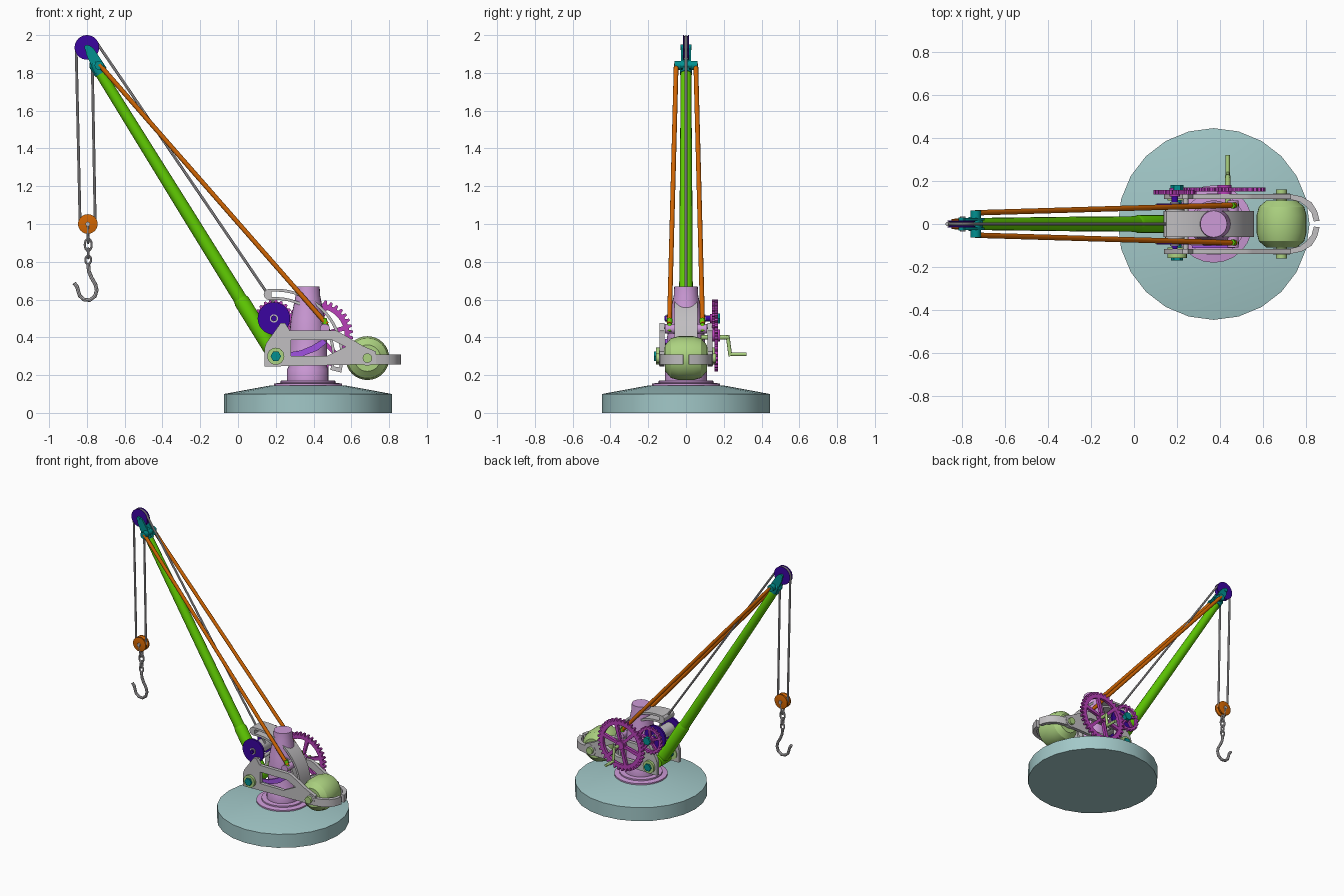
import bpy, bmesh, math
from mathutils import Vector

if "Cube" in bpy.data.objects:
    bpy.data.objects.remove(bpy.data.objects["Cube"])


def mat(name, r, g, b):
    m = bpy.data.materials.new(name)
    m.diffuse_color = [c ** 2.2 for c in (r, g, b)] + [1]
    m.use_nodes = True
    m.node_tree.nodes["Principled BSDF"].inputs["Base Color"].default_value = m.diffuse_color
    return m


STONE = mat("pale_teal", 0.63, 0.78, 0.78)
PINK = mat("lilac", 0.80, 0.60, 0.84)
GREY = mat("light_grey", 0.75, 0.74, 0.75)
GREEN = mat("bright_green", 0.38, 0.80, 0.04)
SAGE = mat("sage_green", 0.67, 0.82, 0.50)
ORANGE = mat("orange", 0.82, 0.40, 0.04)
INDIGO = mat("indigo", 0.24, 0.05, 0.62)
TEAL = mat("teal", 0.02, 0.56, 0.56)
MAGENTA = mat("magenta", 0.72, 0.26, 0.72)
VIOLET = mat("violet", 0.62, 0.32, 0.88)


def finish(name, mesh, m):
    mesh.materials.clear()
    mesh.materials.append(m)
    ob = bpy.data.objects.new(name, mesh)
    bpy.context.collection.objects.link(ob)
    return ob


def lathe(name, m, origin, axis, profile, seg=24):
    """Closed solid of revolution from (radius, height) pairs along an axis."""
    q = Vector(axis).to_track_quat('Z', 'Y')
    bm = bmesh.new()
    rings = []
    for r, h in profile:
        rings.append([bm.verts.new(Vector(origin) + q @ Vector(
            (r * math.cos(2 * math.pi * i / seg), r * math.sin(2 * math.pi * i / seg), h)))
            for i in range(seg)])
    for a, b in zip(rings, rings[1:]):
        for i in range(seg):
            j = (i + 1) % seg
            bm.faces.new((a[i], a[j], b[j], b[i]))
    bm.faces.new(rings[0][::-1])
    bm.faces.new(rings[-1])
    bmesh.ops.recalc_face_normals(bm, faces=bm.faces)
    me = bpy.data.meshes.new(name)
    bm.to_mesh(me)
    bm.free()
    return finish(name, me, m)


def rod(name, m, a, b, r1, r2=None, seg=16):
    d = Vector(b) - Vector(a)
    return lathe(name, m, a, d, [(r1, 0), (r1 if r2 is None else r2, d.length)], seg)


def pin(name, m, x, z, y0, y1, r, seg=24):
    return rod(name, m, (x, y0, z), (x, y1, z), r, seg=seg)


def from_curve(name, m, cu):
    tmp = bpy.data.objects.new("tmp", cu)
    bpy.context.collection.objects.link(tmp)
    me = bpy.data.meshes.new_from_object(tmp.evaluated_get(bpy.context.evaluated_depsgraph_get()))
    bpy.data.objects.remove(tmp)
    return finish(name, me, m)


def add_spline(cu, pts, cyclic):
    s = cu.splines.new('POLY')
    s.points.add(len(pts) - 1)
    for p, c in zip(s.points, pts):
        p.co = (c[0], c[1], c[2] if len(c) > 2 else 0, 1)
    s.use_cyclic_u = cyclic


def plate(name, m, y, thick, loops, flat=False):
    """Outline with holes in the XZ plane (or XY if flat), thickened."""
    cu = bpy.data.curves.new(name, 'CURVE')
    cu.dimensions, cu.fill_mode, cu.extrude = '2D', 'BOTH', thick / 2
    for lp in loops:
        add_spline(cu, lp, True)
    ob = from_curve(name, m, cu)
    if flat:
        ob.location.z = y
    else:
        ob.rotation_euler.x = math.pi / 2
        ob.location.y = y
    return ob


def tube(name, m, pts, r, cyclic=False):
    cu = bpy.data.curves.new(name, 'CURVE')
    cu.dimensions, cu.bevel_depth, cu.bevel_resolution = '3D', r, 2
    cu.use_fill_caps = True
    add_spline(cu, pts, cyclic)
    return from_curve(name, m, cu)


def arc(cx, cz, r, a0, a1, n):
    return [(cx + r * math.cos(math.radians(a0 + (a1 - a0) * i / n)),
             cz + r * math.sin(math.radians(a0 + (a1 - a0) * i / n))) for i in range(n + 1)]


def gear(name, x, z, y, r, teeth, spokes, hub):
    outer = []
    for i in range(teeth):
        for f, rr in ((0, r * .9), (.3, r * .9), (.45, r), (.8, r)):
            t = 2 * math.pi * (i + f) / teeth
            outer.append((x + rr * math.cos(t), z + rr * math.sin(t)))
    loops, step = [outer], 360 / spokes
    for i in range(spokes):
        a = i * step + 15
        loops.append(arc(x, z, r * .76, a + 5, a + step - 5, 8) + arc(x, z, hub, a + step - 14, a + 14, 3))
    plate(name, MAGENTA, y, 0.02, loops)
    pin(name + "_hub", MAGENTA, x, z, y - .02, y + .02, hub * .8)


# Base and post
CX = 0.37
lathe("base", STONE, (CX, 0, 0), (0, 0, 1), [(.445, 0), (.445, .1), (.20, .145)])
lathe("post", PINK, (CX, 0, 0), (0, 0, 1),
      [(.18, .14), (.18, .155), (.145, .16), (.145, .17), (.11, .172), (.11, .23),
       (.10, .25), (.10, .40), (.09, .5), (.065, .62), (.062, .67)])

# Side frames with window, curled rear arms, bosses
outline = [(.14, .245), (.60, .255), (.73, .255), (.73, .325), (.66, .355), (.55, .42), (.52, .435),
           (.275, .435), (.25, .475), (.225, .475), (.15, .37), (.14, .34)]
window = [(.28, .30), (.47, .30), (.57, .35), (.50, .385), (.28, .385)]
arm = [(.72, .14), (.78, .127), (.825, .10), (.85, .06), (.862, .015),
       (.835, .012), (.825, .05), (.80, .08), (.77, .103), (.72, .115)]
for s, side in ((-1, "front"), (1, "back")):
    plate(side + "_frame", GREY, s * .1275, .025, [outline, window])
    plate(side + "_rear_arm", GREY, .2825, .055, [[(x, s * y) for x, y in arm]], flat=True)
    pin(side + "_pivot_washer", SAGE, .20, .30, s * .11, s * .158, .045)
    pin(side + "_pivot_nut", TEAL, .20, .30, s * .11, s * .17, .028, 6)
    pin(side + "_weight_boss", GREY, .685, .29, s * .114, s * .142, .04)
    # Drum flanges, tie rod lugs and pins
    pin(side + "_drum_flange", INDIGO, .19, .50, s * .08, s * .095, .086, 32)
    pin(side + "_drum_cap", GREY, .19, .50, s * .09, s * .102, .022)
    pin(side + "_drum_axle_end", INDIGO, .19, .50, s * .09, s * .115, .012)
    pin(side + "_tie_lug", PINK, .46, .445, 0, s * .11, .026)
    rod(side + "_tie_pin", GREEN, (.475, s * .088, .43), (.455, s * .086, .50), .014)
    rod(side + "_tie_rod", ORANGE, (.47, s * .088, .47), (-.735, s * .052, 1.845), .0125)
    # Boom head cheeks
    plate(side + "_head_cheek", TEAL, s * .022, .01,
          [[(-.755, 1.795), (-.695, 1.825), (-.765, 1.93), (-.785, 1.945), (-.808, 1.935), (-.805, 1.90)]])
    pin(side + "_head_lug", TEAL, -.735, 1.84, 0, s * .062, .024)
pin("frame_cross_bar", GREY, .24, .455, -.12, .12, .012)
pin("boom_pivot", TEAL, .20, .30, -.13, .13, .02)

# Curved slotted guide over the pivot
plate("curved_guide", GREY, 0, .12,
      [arc(.20, .30, .357, -14, 96, 24) + arc(.166, .627, .03, 120, 240, 4) + arc(.20, .30, .298, 96, -14, 24),
       arc(.20, .30, .342, -10, 94, 24) + arc(.20, .30, .313, 94, -10, 24)])
plate("curved_brace", VIOLET, -.105, .012,
      [[(.27, .30), (.34, .30), (.42, .33), (.47, .37), (.45, .39), (.39, .355), (.33, .33), (.27, .32)]])

# Counterweight
lathe("counterweight", SAGE, (.685, -.11, .29), (0, 1, 0),
      [(.07, 0), (.105, .03), (.116, .07), (.116, .15), (.105, .19), (.07, .22)], 32)
pin("counterweight_axle", SAGE, .685, .29, -.16, .16, .025)

# Winch drum, gears and crank
pin("winch_drum", GREY, .19, .50, -.085, .085, .045)
pin("winch_axle", INDIGO, .19, .50, -.11, .17, .015)
gear("small_gear", .19, .50, .148, .10, 20, 5, .03)
gear("large_gear", .42, .41, .160, .19, 36, 6, .04)
pin("ratchet_nut", TEAL, .20, .50, .15, .18, .03, 6)
pin("crank_axle", SAGE, .435, .40, .08, .225, .012)
rod("crank_arm", SAGE, (.435, .22, .41), (.435, .235, .30), .010)
rod("crank_handle", SAGE, (.435, .23, .31), (.435, .32, .31), .010)

# Boom with foot sleeve and head collar
foot, d = Vector((.20, 0, .30)), Vector((-.527, 0, .85)).normalized()
lathe("boom", GREEN, foot, d, [(.036, .05), (.036, .4), (.034, .9), (.028, 1.78)], 16)
lathe("boom_sleeve", GREEN, foot, d, [(.042, .03), (.042, .34), (.036, .36)], 16)
pin("boom_foot", GREEN, .20, .30, -.06, .06, .04)
lathe("head_collar", TEAL, foot, d, [(.033, 1.76), (.033, 1.82), (.02, 1.84)], 16)

# Head pulley
PX, PZ = -.80, 1.935
for s in (-1, 1):
    lathe("pulley_flange", INDIGO, (PX, 0, PZ), (0, s, 0), [(.05, .004), (.065, .012), (.065, .016), (.02, .017)], 32)
pin("pulley_core", INDIGO, PX, PZ, -.01, .01, .052, 32)
pin("pulley_axle", TEAL, PX, PZ, -.03, .03, .014)

# Ropes
over = [(x, 0, z) for x, z in arc(PX, PZ, .057, 180, 32, 12)]
tube("hoist_rope", GREY, [(-.836, 0, 1.0)] + over + [(.225, 0, .53)], .0075)
tube("return_rope", GREY, [(-.756, 0, 1.0), (-.772, 0, 1.88)], .0075)

# Lower block, chain links and hook
for s in (-1, 1):
    lathe("block_flange", ORANGE, (-.795, 0, 1.0), (0, s, 0), [(.04, .003), (.052, .012), (.052, .022), (.03, .026)])
pin("block_core", ORANGE, -.795, 1.0, -.02, .02, .038)
pin("block_axle", GREY, -.795, 1.0, -.035, .035, .012)
for s in (-1, 1):
    rod("block_strap", GREY, (-.795, s * .03, 1.005), (-.795, s * .012, .925), .006, seg=8)


def link(name, zc, h, w, sideways):
    pts = [(w * math.cos(t * math.pi / 8), h * math.sin(t * math.pi / 8)) for t in range(16)]
    tube(name, GREY, [(-.793, a, zc + b) if sideways else (-.793 + a, 0, zc + b) for a, b in pts], .006, True)


link("top_link", .925, .025, .014, True)
link("shackle", .89, .032, .018, False)
link("lower_link", .845, .026, .013, True)
link("hook_eye", .81, .022, .015, False)
hook = [(-.793, .79), (-.79, .75), (-.775, .715), (-.755, .68), (-.748, .65), (-.757, .618), (-.785, .597),
        (-.815, .600), (-.838, .620), (-.846, .645), (-.852, .668), (-.868, .688)]
tube("hook", GREY, [(x, 0, z) for x, z in hook], .010)

# Smooth round surfaces, keep hard edges
for ob in bpy.context.scene.objects:
    ob.select_set(True)
    bpy.context.view_layer.objects.active = ob
bpy.ops.object.shade_smooth_by_angle(angle=math.radians(30))
